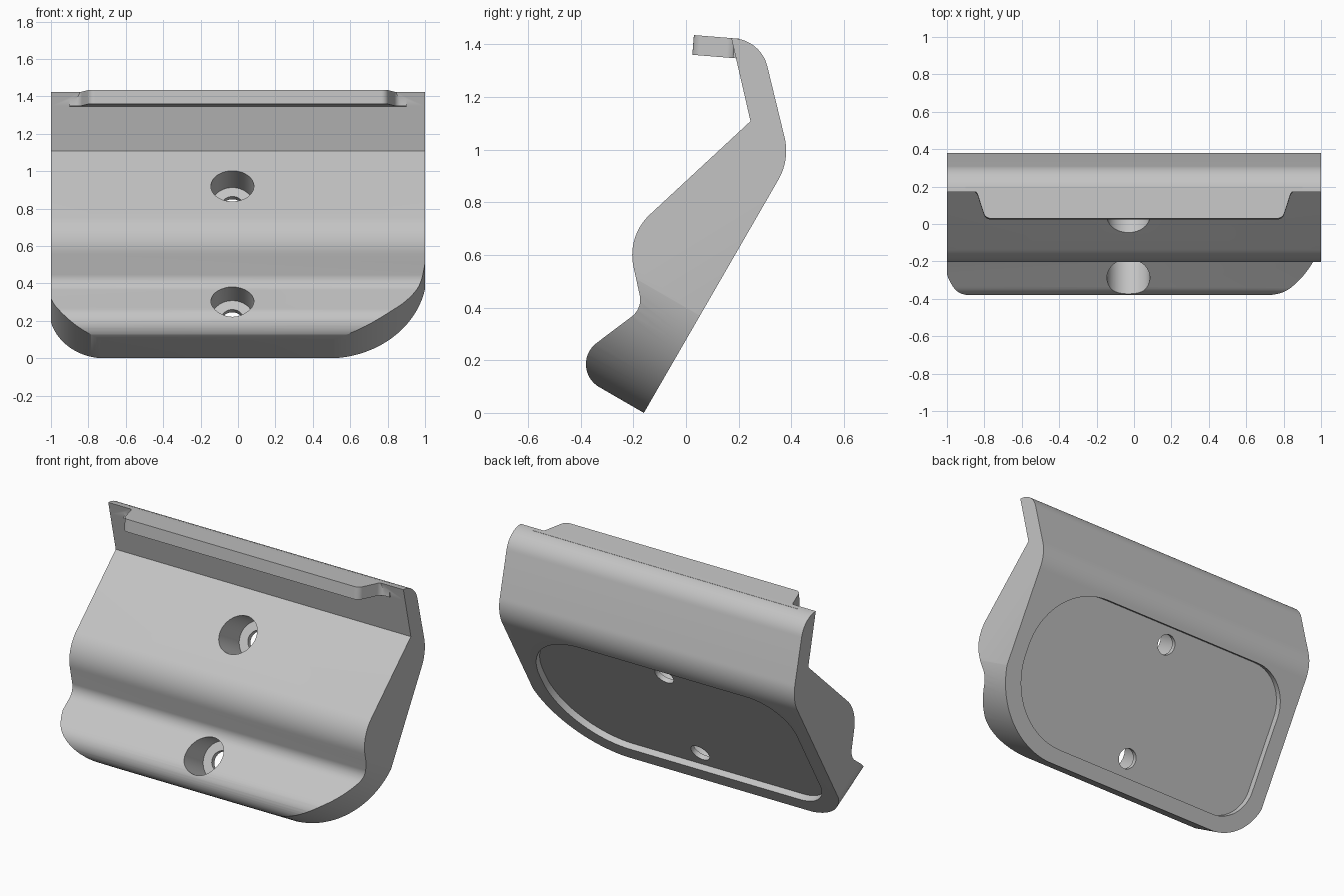
import bpy, bmesh, math
from mathutils import Vector

if "Cube" in bpy.data.objects:
    bpy.data.objects.remove(bpy.data.objects["Cube"])

grey = bpy.data.materials.new("light grey")
colour = (0.55, 0.55, 0.55, 1)
grey.diffuse_color = colour
grey.use_nodes = True
grey.node_tree.nodes["Principled BSDF"].inputs["Base Color"].default_value = colour


def rounded(corners, steps=14):
    """Outline from (a, b, radius) corners, each rounded by an arc."""
    pts = []
    n = len(corners)
    for i, (a, b, r) in enumerate(corners):
        p = Vector((a, b))
        if r == 0:
            pts.append(p)
            continue
        d1 = (Vector(corners[i - 1][:2]) - p).normalized()
        d2 = (Vector(corners[(i + 1) % n][:2]) - p).normalized()
        half = d1.angle(d2) / 2
        centre = p + (d1 + d2).normalized() * (r / math.sin(half))
        start = p + d1 * (r / math.tan(half)) - centre
        end = p + d2 * (r / math.tan(half)) - centre
        sweep = math.pi - 2 * half
        for k in range(steps + 1):
            f = k / steps * sweep
            arc = (start * math.sin(sweep - f) + end * math.sin(f)) / math.sin(sweep)
            pts.append(centre + arc)
    return pts


def circle(x, s, r, steps=48):
    return [(x + r * math.cos(math.tau * k / steps), s + r * math.sin(math.tau * k / steps))
            for k in range(steps)]


def prism(name, outline, place, low, high):
    """Extrude an outline between two depths of the frame given by place."""
    bm = bmesh.new()
    rings = [[bm.verts.new(place(a, b, d)) for a, b in outline] for d in (low, high)]
    for ring in rings:
        bm.faces.new(ring)
    n = len(outline)
    for i in range(n):
        j = (i + 1) % n
        bm.faces.new((rings[0][i], rings[0][j], rings[1][j], rings[1][i]))
    bmesh.ops.recalc_face_normals(bm, faces=bm.faces)
    mesh = bpy.data.meshes.new(name)
    bm.to_mesh(mesh)
    bm.free()
    mesh.materials.append(grey)
    obj = bpy.data.objects.new(name, mesh)
    bpy.context.collection.objects.link(obj)
    return obj


def combine(target, tool, operation):
    mod = target.modifiers.new(operation, "BOOLEAN")
    mod.operation = operation
    mod.solver = "EXACT"
    mod.object = tool
    bpy.context.view_layer.objects.active = target
    bpy.ops.object.modifier_apply(modifier=mod.name)
    bpy.data.objects.remove(tool)


# Frames: side profile, sloping back plane, tilted lip
C, S = math.cos(math.radians(60)), math.sin(math.radians(60))


def side(y, z, x):
    return (x, y, z)


def back(x, s, t):
    return (x, -0.16 + C * s - S * t, S * s + C * t)


def lip_frame(x, q, d):
    return (x, 0.03 + 0.997 * q - 0.08 * d, 1.435 - 0.08 * q - 0.997 * d)


# Body: side profile swept across the width
body = prism("wall_bracket", rounded([
    (-0.16, 0, 0), (0.395, 0.962, 0.22), (0.285, 1.415, 0.14),
    (0.172, 1.4236, 0), (0.19, 1.347, 0), (0.245, 1.108, 0),
    (-0.225, 0.672, 0.21), (-0.165, 0.397, 0.08), (-0.461, 0.174, 0.1)]), side, -1, 1)

# Retaining lip with flared ends
half = [(0.9, 0.172, 0), (0.9, 0.155, 0), (0.845, 0.155, 0.04), (0.795, 0, 0.04)]
lip = rounded(half + [(-x, q, r) for x, q, r in reversed(half)], 8)
combine(body, prism("lip", lip, lip_frame, 0, 0.075), "UNION")

# Rounded lower corners, one larger than the other
outline = rounded([(-1.01, 2, 0), (-1.01, -0.001, 0.3), (1.01, -0.001, 0.53), (1.01, 2, 0)], 24)
combine(body, prism("corner_trim", outline, back, -1, 2), "INTERSECT")

# Shallow recess in the back
recess = rounded([(-0.9, 0.09, 0.21), (0.9, 0.09, 0.44), (0.9, 1.0, 0.42), (-0.9, 1.0, 0.25)], 20)
combine(body, prism("recess", recess, back, -0.2, 0.04), "DIFFERENCE")

# Counterbored screw holes
for s in (0.2, 0.898):
    combine(body, prism("bore", circle(-0.03, s, 0.115), back, 0.07, 0.6), "DIFFERENCE")
    combine(body, prism("hole", circle(-0.03, s, 0.06), back, -0.1, 0.2), "DIFFERENCE")

bpy.ops.object.select_all(action="DESELECT")
body.select_set(True)
bpy.context.view_layer.objects.active = body
bpy.ops.object.shade_smooth_by_angle(angle=math.radians(25))
